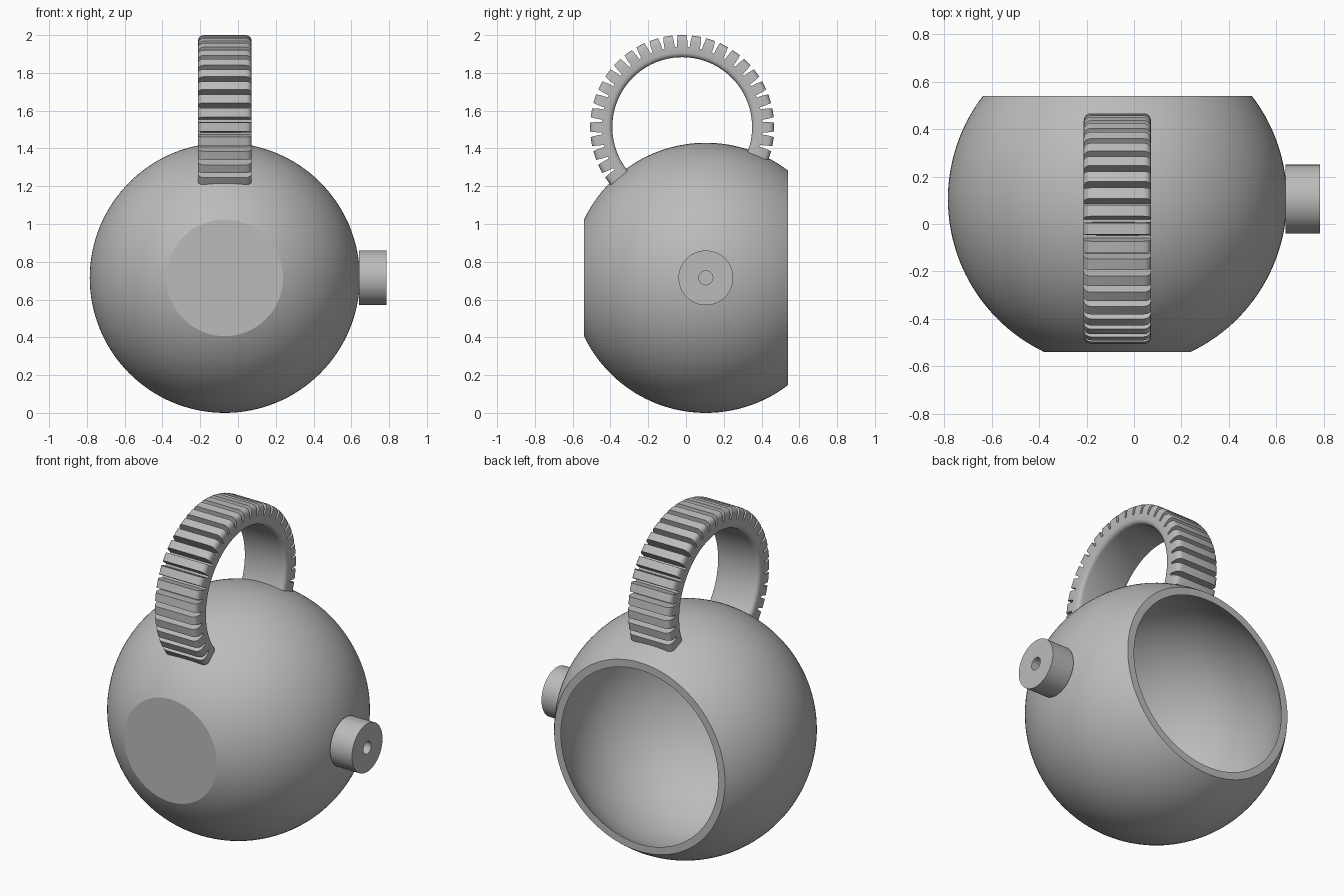
import bpy, bmesh, math
from mathutils import Vector

default = bpy.data.objects.get("Cube")
if default:
    bpy.data.objects.remove(default, do_unlink=True)

grey = bpy.data.materials.new("plain grey")
grey.use_nodes = True
colour = (0.5, 0.5, 0.5, 1)
grey.diffuse_color = colour
grey.node_tree.nodes["Principled BSDF"].inputs["Base Color"].default_value = colour

CENTRE = Vector((-0.07, 0.105, 0.715))   # middle of the globe
RADIUS = 0.715
LOOP = Vector((-0.07, -0.02, 1.513))     # middle of the handle ring
HALF = 0.142                             # half the handle's width


def finish(name, bm, location):
    bmesh.ops.remove_doubles(bm, verts=bm.verts, dist=1e-5)
    bmesh.ops.recalc_face_normals(bm, faces=bm.faces)
    mesh = bpy.data.meshes.new(name)
    bm.to_mesh(mesh)
    bm.free()
    mesh.materials.append(grey)
    ob = bpy.data.objects.new(name, mesh)
    ob.location = location
    bpy.context.collection.objects.link(ob)
    return ob


def activate(ob):
    bpy.ops.object.select_all(action='DESELECT')
    ob.select_set(True)
    bpy.context.view_layer.objects.active = ob


def smooth(ob, degrees=30):
    activate(ob)
    bpy.ops.object.shade_smooth_by_angle(angle=math.radians(degrees))


def lathe(name, profile, axis, location, steps, closed=False):
    """Turn (along, radius) points round the x or y axis."""
    bm = bmesh.new()
    rings = []
    for i in range(steps):
        t = math.tau * i / steps
        ring = []
        for a, r in profile:
            u, v = r * math.cos(t), r * math.sin(t)
            ring.append(bm.verts.new((a, u, v) if axis == 'X' else (u, a, v)))
        rings.append(ring)
    n = len(profile)
    for i in range(steps):
        p, q = rings[i], rings[(i + 1) % steps]
        for j in range(n if closed else n - 1):
            k = (j + 1) % n
            bm.faces.new((p[j], p[k], q[k], q[j]))
    return finish(name, bm, location)


def arc(along, radius, start, end, count):
    """Points on an ellipse in (along, radius) space."""
    ts = [start + (end - start) * i / count for i in range(count + 1)]
    return [(along * math.cos(t), radius * math.sin(t)) for t in ts]


# Hollow globe: flat closed front, open back with a thin flat rim
front = math.acos(-0.645 / RADIUS)
back = math.acos(0.435 / RADIUS)
inner = 0.68
lip = math.acos(0.435 / inner)
profile = [(-0.645, 0)] + arc(RADIUS, RADIUS, front, back, 48)
profile += arc(inner, inner, lip, math.pi / 2, 16)
profile += arc(0.605, inner, math.pi / 2, math.pi, 28)[1:]
smooth(lathe("globe_shell", profile, 'Y', CENTRE, 128), 20)

# Side boss with a small blind hole
boss = [(0, 0), (0, 0.145), (0.145, 0.145), (0.145, 0.037), (0.03, 0.037), (0.03, 0)]
smooth(lathe("side_boss", boss, 'X', (0.64, CENTRE.y, CENTRE.z), 64))

# Handle band with rounded inner edges
band = [(-HALF, 0.425)]
for side in (-1, 1):
    for i in range(5):
        t = math.pi / 2 * (i / 4 if side < 0 else 1 - i / 4)
        band.append((side * (HALF - 0.025 + 0.025 * math.cos(t)),
                     0.395 - 0.025 * math.sin(t)))
band.append((HALF, 0.425))
handle_band = lathe("handle_band", band, 'X', LOOP, 96, closed=True)

# Handle ribs: rounded at both ends and tapered towards the top
outline = [(-HALF, 0.415), (-HALF, 0.455)]
for side in (-1, 1):
    for i in range(1, 5):
        t = math.pi / 2 * (i / 4 if side < 0 else 1 - (i - 1) / 4)
        outline.append((side * (HALF - 0.03 + 0.03 * math.cos(t)),
                        0.457 + 0.03 * math.sin(t)))
outline += [(HALF, 0.455), (HALF, 0.415)]
bm = bmesh.new()
ribs = 40
for i in range(ribs):
    t = math.tau * i / ribs
    radial = Vector((0, math.cos(t), math.sin(t)))
    tangent = Vector((0, -math.sin(t), math.cos(t)))
    sides = []
    for s in (-1, 1):
        row = []
        for x, r in outline:
            half = 0.0275 - max(0, r - 0.455) * 0.12
            row.append(bm.verts.new(Vector((x, 0, 0)) + radial * r + tangent * s * half))
        sides.append(row)
        bm.faces.new(row)
    n = len(outline)
    for j in range(n):
        k = (j + 1) % n
        bm.faces.new((sides[0][j], sides[0][k], sides[1][k], sides[1][j]))
handle_ribs = finish("handle_ribs", bm, LOOP)

# Trim the handle where it enters the globe, keeping the inside clear
cutter = lathe("handle_cutter", arc(0.695, 0.695, 0, math.pi, 48), 'Y', CENTRE, 96)
cutter.hide_render = True
for ob in (handle_band, handle_ribs):
    activate(ob)
    mod = ob.modifiers.new("trim", 'BOOLEAN')
    mod.operation = 'DIFFERENCE'
    mod.solver = 'EXACT'
    mod.object = cutter
    bpy.ops.object.modifier_apply(modifier=mod.name)
    smooth(ob)
bpy.data.objects.remove(cutter, do_unlink=True)
